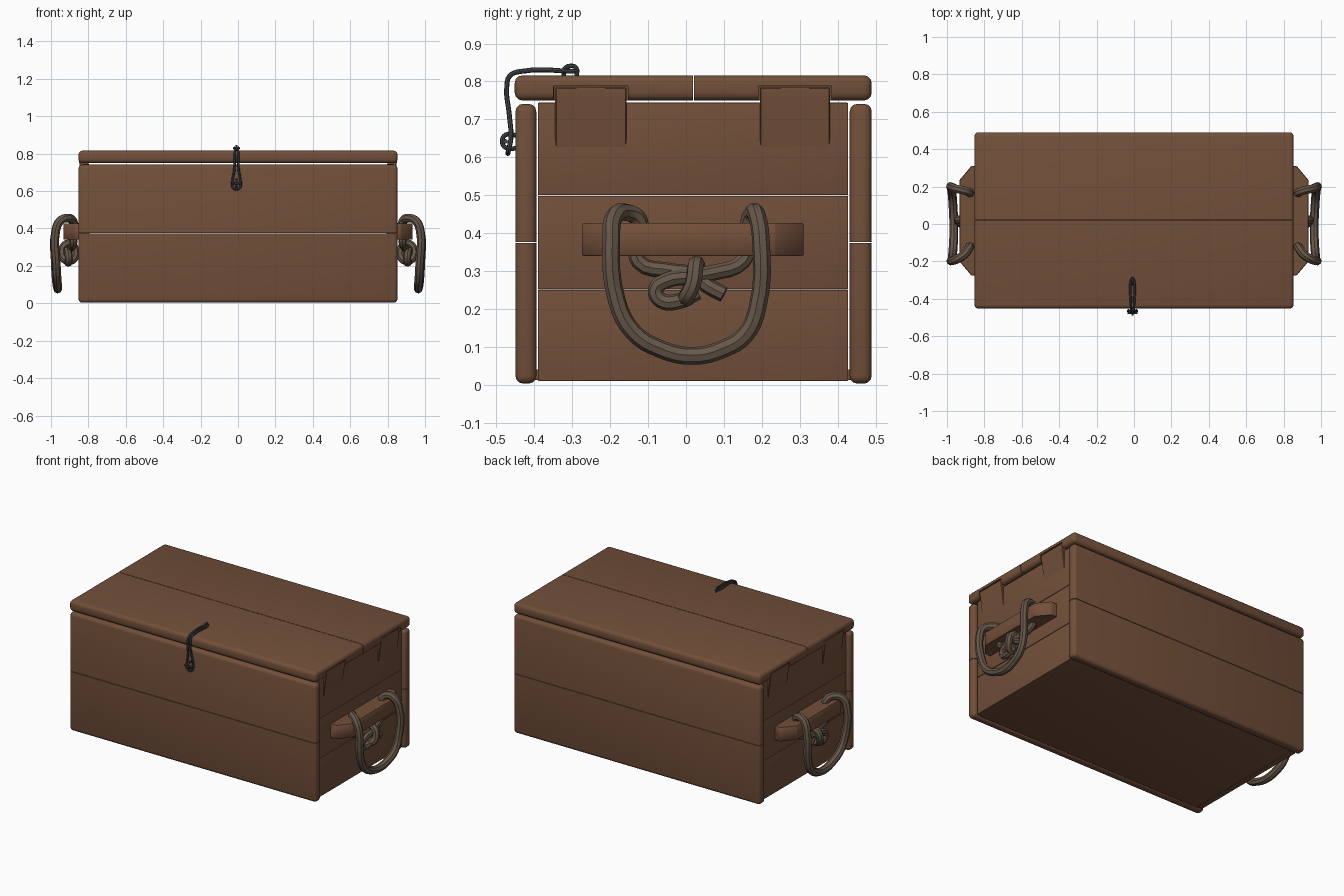
import bpy, bmesh, math
from mathutils import Vector

if "Cube" in bpy.data.objects:
    bpy.data.objects.remove(bpy.data.objects["Cube"])


def material(name, rgb):
    m = bpy.data.materials.new(name)
    m.diffuse_color = (*rgb, 1)
    m.use_nodes = True
    m.node_tree.nodes["Principled BSDF"].inputs["Base Color"].default_value = m.diffuse_color
    return m


WOOD = material("brown wood", (0.17, 0.079, 0.042))
ROPE = material("grey brown rope", (0.135, 0.095, 0.066))
IRON = material("dark iron", (0.06, 0.063, 0.066))


def finish(name, bm, mat):
    bmesh.ops.recalc_face_normals(bm, faces=bm.faces[:])
    me = bpy.data.meshes.new(name)
    bm.to_mesh(me)
    bm.free()
    me.materials.append(mat)
    ob = bpy.data.objects.new(name, me)
    bpy.context.collection.objects.link(ob)
    smooth(ob)
    return ob


def smooth(ob):
    bpy.ops.object.select_all(action='DESELECT')
    ob.select_set(True)
    bpy.context.view_layer.objects.active = ob
    bpy.ops.object.shade_smooth_by_angle(angle=math.radians(40))


def board(name, lo, hi, round_edge=0.02, seam=None):
    """Plank between two corners; edges lying on the seam plane stay sharp."""
    bm = bmesh.new()
    bmesh.ops.create_cube(bm, size=1)
    lo, hi = Vector(lo), Vector(hi)
    for v in bm.verts:
        v.co = Vector([(lo[i] + hi[i]) / 2 + v.co[i] * (hi[i] - lo[i]) for i in range(3)])

    def on_seam(e):
        return seam and all(abs(v.co[seam[0]] - seam[1]) < 1e-4 for v in e.verts)
    edges = [e for e in bm.edges if not on_seam(e)]
    bmesh.ops.bevel(bm, geom=edges, offset=round_edge, segments=3, profile=0.5, affect='EDGES')
    return finish(name, bm, WOOD)


def prism(name, profile, place, lo, hi):
    """Extrude a 2D profile from lo to hi; place maps (a, b, depth) to xyz."""
    bm = bmesh.new()
    rings = [[bm.verts.new(place(a, b, d)) for a, b in profile] for d in (lo, hi)]
    n = len(profile)
    bm.faces.new(rings[0])
    bm.faces.new(rings[1])
    for i in range(n):
        j = (i + 1) % n
        bm.faces.new((rings[0][i], rings[0][j], rings[1][j], rings[1][i]))
    bmesh.ops.recalc_face_normals(bm, faces=bm.faces[:])
    bmesh.ops.bevel(bm, geom=bm.edges[:], offset=0.003, segments=1, affect='EDGES')
    return finish(name, bm, WOOD)


def tube(name, points, radius, mat, cyclic=False, mirror=1):
    cu = bpy.data.curves.new(name, 'CURVE')
    cu.dimensions = '3D'
    cu.bevel_depth = radius
    cu.bevel_resolution = 2
    cu.resolution_u = 4
    cu.use_fill_caps = True
    sp = cu.splines.new('BEZIER')
    sp.bezier_points.add(len(points) - 1)
    for bp, (x, y, z) in zip(sp.bezier_points, points):
        bp.co = (x * mirror, y, z)
        bp.handle_left_type = bp.handle_right_type = 'AUTO'
    sp.use_cyclic_u = cyclic
    cu.materials.append(mat)
    ob = bpy.data.objects.new(name, cu)
    bpy.context.collection.objects.link(ob)
    bpy.ops.object.select_all(action='DESELECT')
    ob.select_set(True)
    bpy.context.view_layer.objects.active = ob
    bpy.ops.object.convert(target='MESH')
    smooth(bpy.context.object)


# Front and back walls, two boards each
for name, y0, y1 in (("front", -0.45, -0.395), ("back", 0.432, 0.49)):
    board(name + "_lower_board", (-0.853, y0, 0.003), (0.853, y1, 0.374), 0.02, (2, 0.374))
    board(name + "_upper_board", (-0.853, y0, 0.377), (0.853, y1, 0.741), 0.02, (2, 0.377))

# Floor
board("floor", (-0.81, -0.4, 0.012), (0.81, 0.437, 0.04), 0.003)

# Lid, two boards
lid = [board("lid_front_board", (-0.853, -0.452, 0.75), (0.853, 0.018, 0.816), 0.02, (1, 0.018)),
       board("lid_back_board", (-0.853, 0.021, 0.75), (0.853, 0.49, 0.816), 0.02, (1, 0.021))]

# Lid notches that receive the end tabs
TABS = ((-0.345, -0.157), (0.195, 0.38))
for ob, (y0, y1) in zip(lid, TABS):
    for s in (-1, 1):
        cut = board("notch_cutter", (s * 0.83 - 0.05, y0 - 0.004, 0.7),
                    (s * 0.83 + 0.05, y1 + 0.004, 0.788), 0.001)
        cut.hide_render = True
        mod = ob.modifiers.new("notch", 'BOOLEAN')
        mod.object = cut
        mod.operation = 'DIFFERENCE'
        bpy.context.view_layer.objects.active = ob
        bpy.ops.object.modifier_apply(modifier=mod.name)
        bpy.data.objects.remove(cut)
    smooth(ob)

for s, side in ((-1, "left"), (1, "right")):
    # End wall, three boards
    for i, (z0, z1) in enumerate(((0.01, 0.25), (0.2515, 0.4985), (0.5, 0.744))):
        xs = sorted((s * 0.795, s * 0.832))
        board(f"{side}_end_board_{i + 1}", (xs[0], -0.391, z0), (xs[1], 0.428, z1), 0.003)
    # Flared tabs locking into the lid
    for i, (y0, y1) in enumerate(TABS):
        prism(f"{side}_lid_tab_{i + 1}",
              [(0.80, 0.62), (0.831, 0.62), (0.85, 0.76), (0.85, 0.785), (0.80, 0.785)],
              lambda a, b, d: (s * a, d, b), y0, y1)
    # Cleat with chamfered ends
    prism(side + "_handle_cleat",
          [(0.82, -0.275), (0.87, -0.275), (0.933, -0.2), (0.933, 0.235), (0.87, 0.31), (0.82, 0.31)],
          lambda a, b, d: (s * a, b, d), 0.34, 0.426)
    # Rope loop
    tube(side + "_rope_loop", [
        (0.88, 0.165, 0.37), (0.88, 0.168, 0.435), (0.905, 0.178, 0.455), (0.95, 0.188, 0.442),
        (0.974, 0.197, 0.39), (0.976, 0.188, 0.2), (0.972, 0.155, 0.13), (0.968, 0.1, 0.095),
        (0.964, 0.02, 0.076), (0.964, -0.07, 0.095), (0.968, -0.14, 0.14), (0.972, -0.182, 0.22),
        (0.974, -0.197, 0.39), (0.95, -0.19, 0.442), (0.905, -0.16, 0.455), (0.88, -0.125, 0.435),
        (0.88, -0.125, 0.37)], 0.0235, ROPE, mirror=s)
    # Knot under the cleat
    tube(side + "_knot_left_strand", [
        (0.88, -0.13, 0.37), (0.88, -0.125, 0.325), (0.89, -0.04, 0.3), (0.895, 0.02, 0.29),
        (0.905, 0.055, 0.262), (0.91, 0.1, 0.238)], 0.021, ROPE, mirror=s)
    tube(side + "_knot_right_strand", [
        (0.88, 0.165, 0.37), (0.885, 0.15, 0.325), (0.9, 0.07, 0.295), (0.91, 0.01, 0.285),
        (0.91, -0.05, 0.275), (0.905, -0.08, 0.25), (0.905, -0.065, 0.222),
        (0.91, -0.02, 0.22), (0.905, 0.03, 0.245)], 0.021, ROPE, mirror=s)
    tube(side + "_knot_wrap", [
        (0.925, 0.025, 0.312), (0.94, 0.018, 0.265), (0.92, 0.0, 0.23),
        (0.88, 0.005, 0.235), (0.87, 0.02, 0.28), (0.89, 0.028, 0.315)], 0.022, ROPE, True, s)

# Wire hasp: a long loop folded over the lid edge
half = [(0.009, -0.305, 0.827), (0.008, -0.44, 0.826), (0.008, -0.465, 0.815),
        (0.009, -0.473, 0.785), (0.012, -0.466, 0.71), (0.022, -0.462, 0.65), (0.02, -0.468, 0.62)]
loop = half + [(0, -0.47, 0.61)] + [(-x, y, z) for x, y, z in reversed(half)] + [(0, -0.293, 0.827)]
tube("hasp_wire", [(x - 0.008, y, z) for x, y, z in loop], 0.0065, IRON, True)

# Staples holding the hasp
tube("lid_staple", [(-0.008, -0.322, 0.815), (-0.008, -0.32, 0.834), (-0.008, -0.305, 0.841),
                    (-0.008, -0.29, 0.836), (-0.008, -0.289, 0.812)], 0.006, IRON)
tube("front_staple", [(-0.008, -0.44, 0.655), (-0.008, -0.475, 0.66), (-0.008, -0.485, 0.64),
                      (-0.008, -0.475, 0.625), (-0.008, -0.44, 0.625)], 0.006, IRON)
tube("hasp_pin", [(-0.035, -0.476, 0.642), (-0.008, -0.476, 0.642), (0.02, -0.476, 0.642)], 0.006, IRON)
